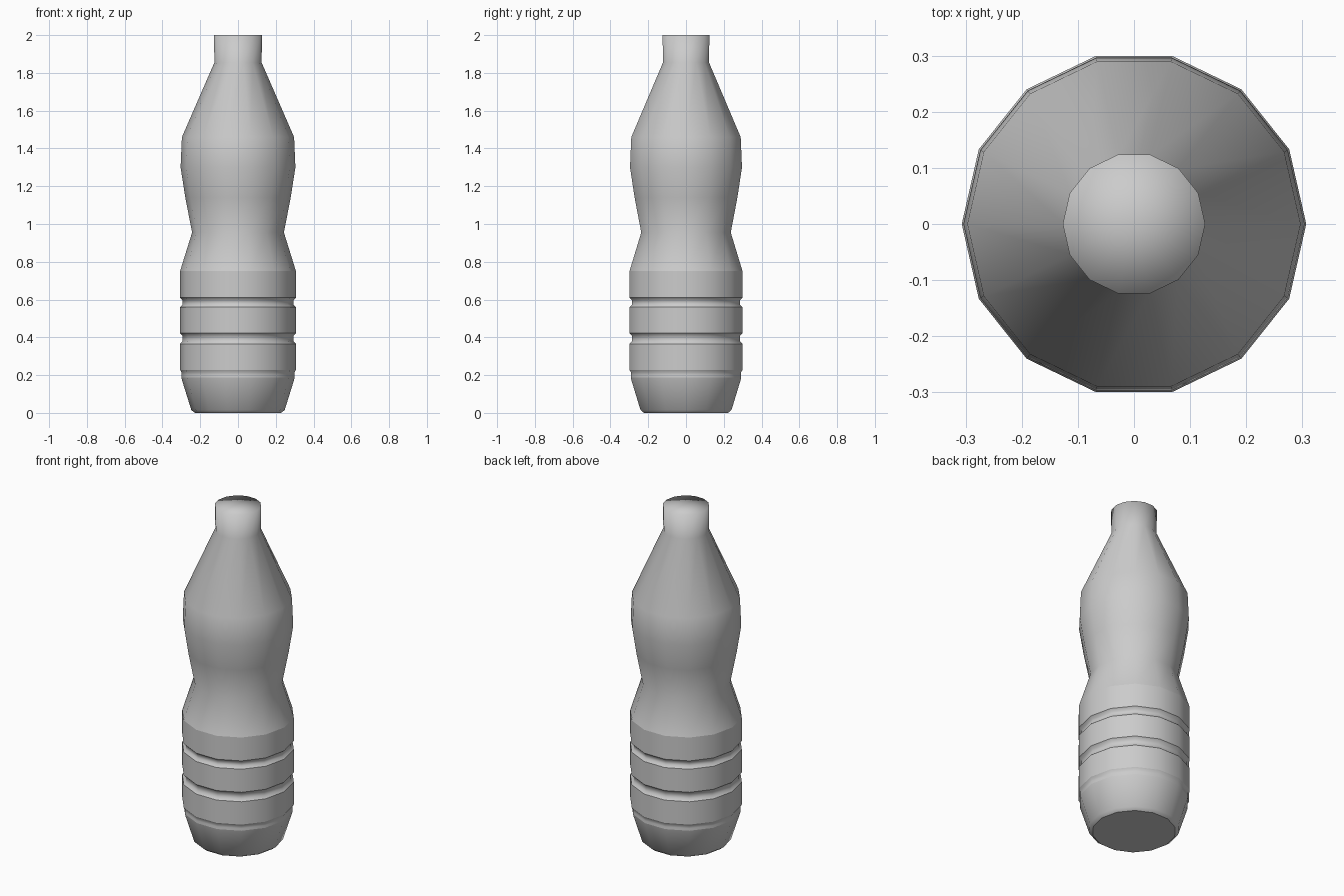
import bpy, bmesh, math

if "Cube" in bpy.data.objects:
    bpy.data.objects.remove(bpy.data.objects["Cube"])

SIDES = 14

# Profile from base to cap: (radius, height, sharp ring)
profile = [
    (0.228, 0.0, True), (0.247, 0.015, False), (0.297, 0.175, False),
]
# Grip grooves: outer edge, inset floor, outer edge
for low, high, depth in ((0.188, 0.228, 0.008), (0.365, 0.422, 0.014), (0.56, 0.61, 0.014)):
    outer_low = 0.300 if low < 0.2 else 0.307
    profile += [
        (outer_low, low, True), (0.307 - depth, low + 0.014, False),
        (0.307 - depth, high - 0.014, False), (0.307, high, True),
    ]
# Waist, shoulder and neck
profile += [
    (0.307, 0.75, True), (0.243, 0.955, False), (0.279, 1.14, False),
    (0.304, 1.30, False), (0.297, 1.46, False),
    (0.125, 1.855, False), (0.127, 2.0, False),
]


def lathe(name, rings, sides):
    bm = bmesh.new()
    loops = []
    for r, z, _ in rings:
        loops.append([bm.verts.new((r * math.cos(math.tau * i / sides),
                                    r * math.sin(math.tau * i / sides), z))
                      for i in range(sides)])
    # Walls
    for a, b in zip(loops, loops[1:]):
        for i in range(sides):
            j = (i + 1) % sides
            bm.faces.new((a[i], a[j], b[j], b[i]))
    # Flat base, and closed top shaded into the neck
    bm.faces.new(loops[0][::-1])
    top = bm.verts.new((0, 0, rings[-1][1]))
    for i in range(sides):
        bm.faces.new((loops[-1][i], loops[-1][(i + 1) % sides], top))
    for face in bm.faces:
        face.smooth = True
    # Crisp creases
    for loop, ring in zip(loops, rings):
        if ring[2]:
            for i in range(sides):
                bm.edges.get((loop[i], loop[(i + 1) % sides])).smooth = False
    mesh = bpy.data.meshes.new(name)
    bm.to_mesh(mesh)
    bm.free()
    obj = bpy.data.objects.new(name, mesh)
    bpy.context.collection.objects.link(obj)
    return obj


lathe("bottle", profile, SIDES)
